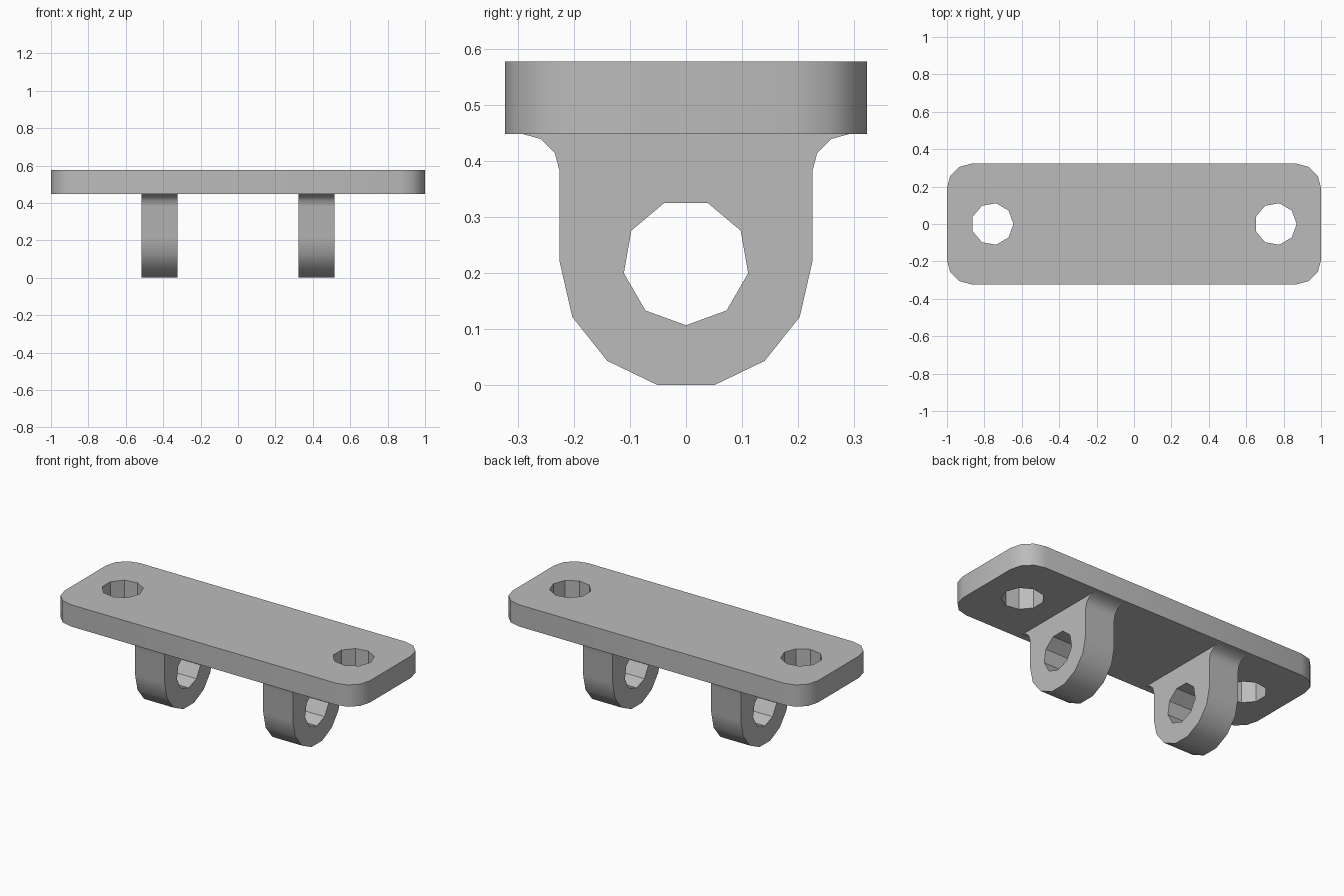
import bpy, bmesh
from math import sin, cos, pi, radians
from mathutils import Matrix, Vector

cube = bpy.data.objects.get("Cube")
if cube:
    bpy.data.objects.remove(cube, do_unlink=True)

grey = bpy.data.materials.new("plain grey")
grey.use_nodes = True
COLOUR = (0.5, 0.5, 0.5, 1)
grey.diffuse_color = COLOUR
grey.node_tree.nodes["Principled BSDF"].inputs["Base Color"].default_value = COLOUR

PLATE_BOTTOM, PLATE_TOP = 0.448, 0.577


def arc(cx, cy, r, start, end, steps):
    """Points along a circular arc, angles in degrees."""
    angles = [radians(start + (end - start) * i / steps) for i in range(steps + 1)]
    return [(cx + r * cos(a), cy + r * sin(a)) for a in angles]


def hole(cx, cy, r, start):
    """Nine-sided bore outline."""
    return arc(cx, cy, r, start, start + 360, 9)[:-1]


def slab(name, loops, thickness, matrix):
    """Fill an outline with holes, then extrude it into a solid."""
    bm = bmesh.new()
    edges = []
    for loop in loops:
        verts = [bm.verts.new((x, y, 0)) for x, y in loop]
        edges += [bm.edges.new((v, verts[i - 1])) for i, v in enumerate(verts)]
    bmesh.ops.triangle_fill(bm, use_beauty=True, edges=edges, normal=Vector((0, 0, 1)))
    result = bmesh.ops.extrude_face_region(bm, geom=bm.faces[:], use_keep_orig=True)
    top = [g for g in result["geom"] if isinstance(g, bmesh.types.BMVert)]
    bmesh.ops.translate(bm, verts=top, vec=(0, 0, thickness))
    bmesh.ops.recalc_face_normals(bm, faces=bm.faces[:])
    # Merge the flat caps back into large faces
    bmesh.ops.dissolve_limit(bm, angle_limit=radians(1), verts=bm.verts[:], edges=bm.edges[:])
    bm.transform(matrix)
    mesh = bpy.data.meshes.new(name)
    bm.to_mesh(mesh)
    bm.free()
    mesh.materials.append(grey)
    obj = bpy.data.objects.new(name, mesh)
    bpy.context.collection.objects.link(obj)
    bpy.ops.object.select_all(action='DESELECT')
    obj.select_set(True)
    bpy.context.view_layer.objects.active = obj
    bpy.ops.object.shade_smooth_by_angle(angle=radians(35))
    return obj


# Mounting plate with rounded corners and two bolt holes
R = 0.13
cx, cy = 1 - R, 0.3225 - R
outline = []
for sx, sy, start in ((1, 1, 0), (-1, 1, 90), (-1, -1, 180), (1, -1, 270)):
    outline += arc(sx * cx, sy * cy, R, start, start + 90, 3)
bolt_holes = [hole(s * 0.757, 0, 0.1125, 0) for s in (-1, 1)]
slab("mounting_plate", [outline] + bolt_holes, PLATE_TOP - PLATE_BOTTOM,
     Matrix.Translation((0, 0, PLATE_BOTTOM)))

# Hanging lugs: rounded bottom, pin hole, fillets flaring into the plate
W, PIN_Z, F = 0.225, 0.2195, 0.067
profile = (arc(0, PIN_Z, W, 180, 360, 7)
           + arc(W + F, PLATE_BOTTOM - F, F, 180, 90, 3)
           + arc(-W - F, PLATE_BOTTOM - F, F, 90, 0, 3))
pin_hole = hole(0, PIN_Z, 0.1125, 270)
# Profile x becomes y, profile y becomes z, thickness runs along x
upright = Matrix(((0, 0, 1, 0), (1, 0, 0, 0), (0, 1, 0, 0), (0, 0, 0, 1)))
for side, x in (("right", -0.517), ("left", 0.323)):
    slab(side + "_lug", [profile, pin_hole], 0.194,
         Matrix.Translation((x, 0, 0)) @ upright)
